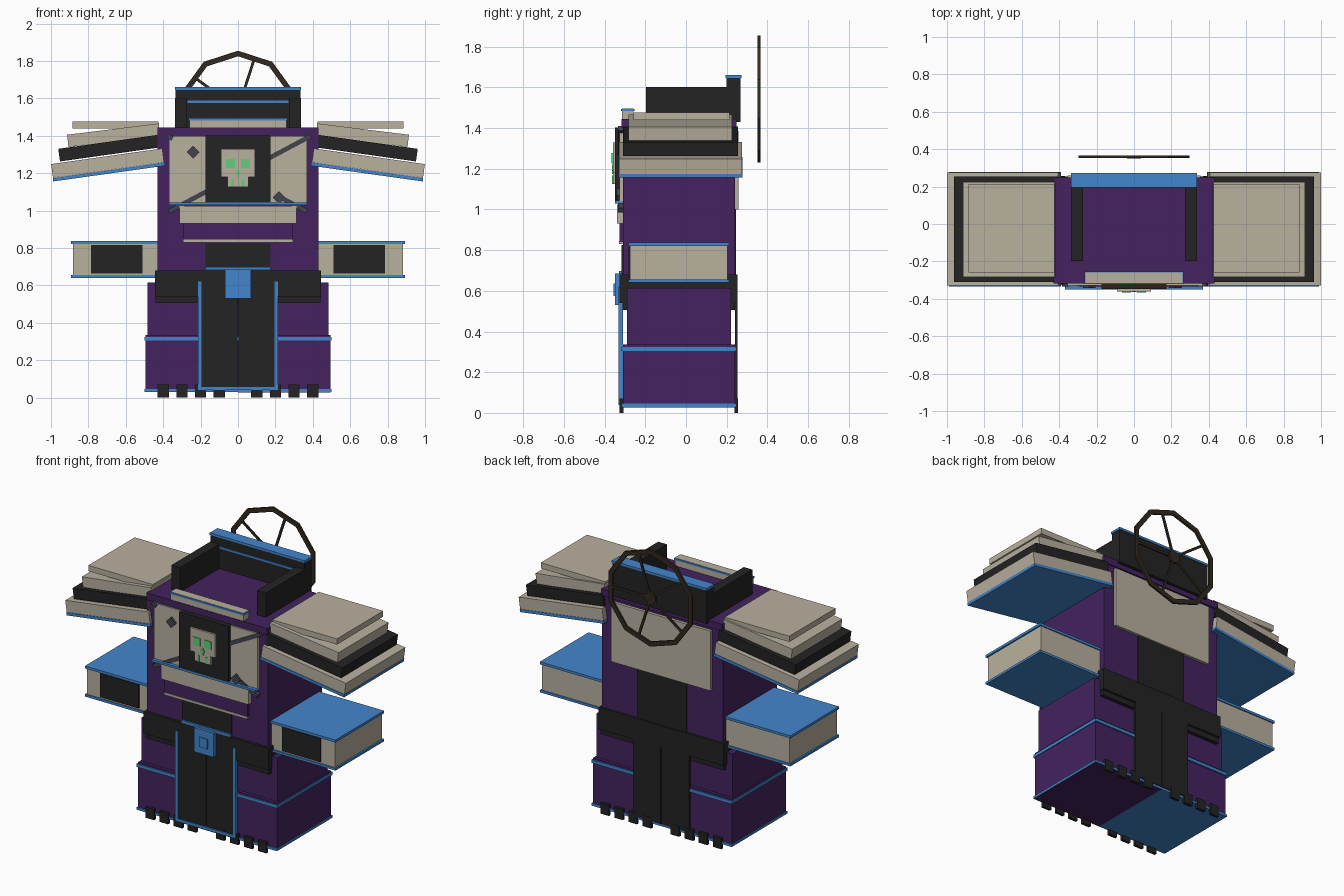
import bpy, bmesh, math
from mathutils import Matrix, Vector

if "Cube" in bpy.data.objects:
    bpy.data.objects.remove(bpy.data.objects["Cube"])


def material(name, r, g, b):
    lin = [((c / 255 + 0.055) / 1.055) ** 2.4 for c in (r, g, b)]
    m = bpy.data.materials.new(name)
    m.diffuse_color = (*lin, 1)
    m.use_nodes = True
    m.node_tree.nodes["Principled BSDF"].inputs["Base Color"].default_value = m.diffuse_color
    return m


PURPLE = material("purple cloth", 67, 34, 95)
BLACK = material("black cloth", 35, 35, 35)
BEIGE = material("beige paper", 185, 177, 159)
BLUE = material("blue trim", 67, 134, 204)
GREEN = material("green glow", 98, 206, 126)
GREY = material("grey strap", 66, 68, 80)
BROWN = material("dark brown wood", 50, 41, 32)


def finish(name, bm, mat):
    me = bpy.data.meshes.new(name)
    bmesh.ops.recalc_face_normals(bm, faces=bm.faces)
    bm.to_mesh(me)
    bm.free()
    me.materials.append(mat)
    ob = bpy.data.objects.new(name, me)
    bpy.context.collection.objects.link(ob)
    return ob


def box(name, mat, x, y, z, tilt=0.0):
    """Box from (min, max) ranges, tilted in degrees about y through its centre."""
    c = Vector([(a + b) / 2 for a, b in (x, y, z)])
    s = [b - a for a, b in (x, y, z)]
    bm = bmesh.new()
    bmesh.ops.create_cube(bm, size=1, matrix=Matrix.Translation(c)
                          @ Matrix.Rotation(math.radians(tilt), 4, 'Y')
                          @ Matrix.Diagonal((*s, 1)))
    return finish(name, bm, mat)


def pair(name, mat, x, y, z, tilt=0.0):
    """Box and its mirror image across x = 0."""
    box("right_" + name, mat, x, y, z, tilt)
    box("left_" + name, mat, (-x[1], -x[0]), y, z, -tilt)


def strap(name, mat, a, b, width, y):
    """Flat bar on the front between two (x, z) points."""
    dx, dz = b[0] - a[0], b[1] - a[1]
    cx, cz, h = (a[0] + b[0]) / 2, (a[1] + b[1]) / 2, math.hypot(dx, dz) / 2
    box(name, mat, (cx - h, cx + h), y, (cz - width / 2, cz + width / 2),
        -math.degrees(math.atan2(dz, dx)))


# Legs with trim bands
pair("lower_leg", PURPLE, (0, 0.495), (-0.31, 0.24), (0.035, 0.335))
pair("upper_leg", PURPLE, (0, 0.485), (-0.29, 0.22), (0.33, 0.615))
pair("leg_band", BLUE, (0, 0.5), (-0.318, 0.248), (0.305, 0.325))
pair("foot_band", BLUE, (0, 0.5), (-0.318, 0.248), (0.03, 0.045))
box("right_sole", PURPLE, (0, 0.495), (-0.313, 0.243), (0.027, 0.032))

# Claws along front and back
for i in range(1, 5):
    pair(f"front_claw_{i}", BLACK, (i * 0.1 - 0.03, i * 0.1 + 0.03), (-0.326, -0.308), (0, 0.07))
    pair(f"back_claw_{i}", BLACK, (i * 0.1 - 0.03, i * 0.1 + 0.03), (0.238, 0.256), (0, 0.07))

# Aprons: two flaps each side, front ones edged in blue
pair("front_apron", BLACK, (0.002, 0.2), (-0.325, -0.312), (0.045, 0.62))
pair("back_apron", BLACK, (0.002, 0.2), (0.24, 0.254), (0.045, 0.62))
pair("apron_edge", BLUE, (0.195, 0.215), (-0.333, -0.31), (0.04, 0.62))
box("apron_hem", BLUE, (-0.215, 0.215), (-0.333, -0.31), (0.04, 0.058))

# Belt and buckle
box("belt", BLACK, (-0.445, 0.445), (-0.326, 0.254), (0.54, 0.68))
box("belt_lower_edge", BLACK, (-0.44, 0.44), (-0.312, 0.242), (0.505, 0.545))
box("buckle", BLUE, (-0.07, 0.07), (-0.348, -0.32), (0.53, 0.685))
box("buckle_stud", BLUE, (-0.03, 0.03), (-0.356, -0.34), (0.575, 0.637))

# Torso
box("torso", PURPLE, (-0.43, 0.43), (-0.31, 0.24), (0.54, 1.41))
box("torso_top", PURPLE, (-0.43, 0.43), (-0.318, 0.248), (1.40, 1.445))
for name, y in (("front_abdomen", (-0.318, -0.3)), ("back_abdomen", (0.23, 0.247))):
    box(name, BLACK, (-0.175, 0.175), y, (0.66, 1.0 if y[0] > 0 else 0.825))
box("abdomen_trim", BLUE, (-0.175, 0.175), (-0.33, -0.3), (0.682, 0.698))
box("back_panel", BEIGE, (-0.355, 0.355), (0.235, 0.258), (1.0, 1.385))

# Chest panels, straps and studs
pair("chest_panel", BEIGE, (0.17, 0.37), (-0.328, -0.3), (1.04, 1.4))
box("chest_centre", BLACK, (-0.175, 0.175), (-0.348, -0.3), (1.04, 1.403))
box("chest_trim", BLUE, (-0.37, 0.37), (-0.35, -0.3), (1.03, 1.044))
strap("long_strap", GREY, (-0.37, 0.995), (0.39, 1.4), 0.025, (-0.334, -0.31))
strap("lower_strap_end", GREY, (0.21, 1.08), (0.37, 0.995), 0.025, (-0.334, -0.31))
strap("upper_strap_end", GREY, (-0.38, 1.4), (-0.35, 1.384), 0.025, (-0.334, -0.31))
for i, (x, z) in enumerate(((-0.24, 1.313), (0.22, 1.07))):
    box(f"diamond_stud_{i}", GREY, (x - 0.024, x + 0.024), (-0.342, -0.32), (z - 0.024, z + 0.024), 45)

# Skull emblem with glowing eyes, nose and tooth gaps
box("skull", BEIGE, (-0.09, 0.09), (-0.36, -0.34), (1.18, 1.33))
box("skull_jaw", BEIGE, (-0.057, 0.057), (-0.36, -0.34), (1.125, 1.185))
pair("skull_eye", GREEN, (0.015, 0.065), (-0.365, -0.358), (1.227, 1.277))
pair("skull_tooth_gap", GREEN, (0.022, 0.036), (-0.364, -0.358), (1.125, 1.167))
box("skull_nose", GREEN, (-0.014, 0.014), (-0.364, -0.358), (1.192, 1.208))
box("skull_nose_bridge", GREEN, (-0.006, 0.006), (-0.363, -0.358), (1.175, 1.22))

# Stacked folds under the chest
box("chest_fold", BEIGE, (-0.313, 0.313), (-0.338, -0.3), (0.93, 1.025))
box("waist_fold", PURPLE, (-0.295, 0.295), (-0.326, -0.3), (0.84, 0.93))
box("waist_fold_edge", BEIGE, (-0.295, 0.295), (-0.33, -0.3), (0.829, 0.845))

# Book-like arms
pair("arm", BEIGE, (0.42, 0.882), (-0.275, 0.205), (0.645, 0.83))
pair("arm_top_cover", BLUE, (0.42, 0.892), (-0.283, 0.212), (0.821, 0.837))
pair("arm_bottom_cover", BLUE, (0.42, 0.892), (-0.283, 0.212), (0.64, 0.655))
pair("arm_patch", BLACK, (0.51, 0.785), (-0.282, -0.27), (0.665, 0.817))

# Shoulder slabs stacked and drooping outward
pair("shoulder_base", BEIGE, (0.397, 0.997), (-0.33, 0.275), (1.216, 1.291), 8)
pair("shoulder_cover", BLUE, (0.388, 0.992), (-0.333, 0.277), (1.198, 1.216), 8)
pair("shoulder_middle", BLACK, (0.407, 0.959), (-0.31, 0.255), (1.301, 1.369), 8)
pair("shoulder_upper", BEIGE, (0.418, 0.912), (-0.283, 0.225), (1.37, 1.436), 7)
pair("shoulder_top", BEIGE, (0.425, 0.885), (-0.258, 0.213), (1.44, 1.477))

# High collar
box("collar_back", BLACK, (-0.335, 0.335), (0.2, 0.268), (1.43, 1.65))
box("collar_back_trim", BLUE, (-0.338, 0.338), (0.195, 0.273), (1.646, 1.66))
box("collar_stripe", BLUE, (-0.27, 0.27), (0.193, 0.205), (1.575, 1.59))
pair("collar_side", BLACK, (0.274, 0.336), (-0.197, 0.205), (1.43, 1.602))
box("collar_front", BEIGE, (-0.26, 0.26), (-0.315, -0.258), (1.43, 1.496))
box("collar_front_trim", BLUE, (-0.264, 0.264), (-0.32, -0.254), (1.483, 1.494))

# Ten-sided spoked wheel floating behind the back
CZ, Y0, Y1 = 1.543, 0.352, 0.365
bm = bmesh.new()
rings = []
for i in range(10):
    a = math.radians(36 * i)
    rings.append([bm.verts.new((r * math.sin(a), y, CZ + r * math.cos(a)))
                  for r, y in ((0.312, Y0), (0.312, Y1), (0.282, Y1), (0.282, Y0))])
for i in range(10):
    p, q = rings[i], rings[(i + 1) % 10]
    for k in range(4):
        bm.faces.new((p[k], p[(k + 1) % 4], q[(k + 1) % 4], q[k]))
finish("wheel_rim", bm, BROWN)
for i in range(5):
    a = math.radians(18 + 72 * i)
    strap(f"wheel_spoke_{i}", BROWN, (0, CZ), (0.28 * math.sin(a), CZ + 0.28 * math.cos(a)),
          0.015, (Y0 + 0.002, Y1 - 0.002))
bm = bmesh.new()
bmesh.ops.create_cone(bm, cap_ends=True, segments=10, radius1=0.04, radius2=0.04, depth=0.016,
                      matrix=Matrix.Translation((0, (Y0 + Y1) / 2, CZ)) @ Matrix.Rotation(math.pi / 2, 4, 'X'))
finish("wheel_hub", bm, BROWN)
